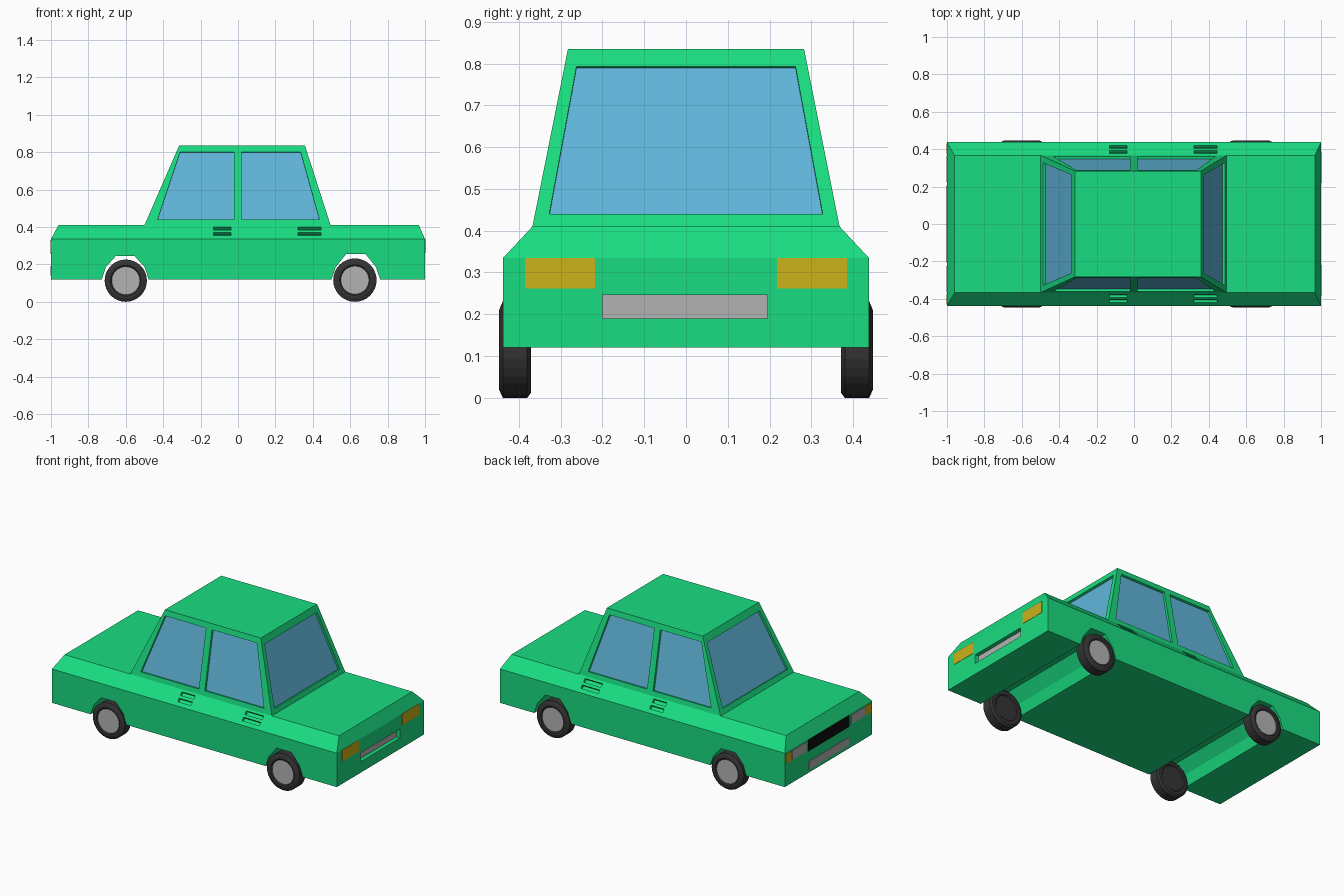
import bpy, bmesh, math
from mathutils import Vector

if "Cube" in bpy.data.objects:
    bpy.data.objects.remove(bpy.data.objects["Cube"])


def mat(name, c):
    m = bpy.data.materials.new(name)
    m.diffuse_color = (*c, 1)
    m.use_nodes = True
    m.node_tree.nodes["Principled BSDF"].inputs["Base Color"].default_value = m.diffuse_color
    return m


GREEN = mat("green_paint", (0.01, 0.72, 0.22))
GLASS = mat("blue_glass", (0.12, 0.47, 0.71))
AMBER = mat("amber", (0.6, 0.45, 0.01))
RUBBER = mat("rubber", (0.035, 0.035, 0.035))
BLACK = mat("black_grille", (0.004, 0.004, 0.004))
SILVER = mat("silver", (0.45, 0.45, 0.45))


def finish(name, bm, material):
    bmesh.ops.remove_doubles(bm, verts=bm.verts, dist=1e-5)
    bmesh.ops.recalc_face_normals(bm, faces=bm.faces)
    me = bpy.data.meshes.new(name)
    bm.to_mesh(me)
    bm.free()
    ob = bpy.data.objects.new(name, me)
    bpy.context.collection.objects.link(ob)
    me.materials.append(material)
    return ob


def loft(bm, rings):
    """Skin a stack of equal-length point loops and cap both ends."""
    vs = [[bm.verts.new(p) for p in r] for r in rings]
    n = len(vs[0])
    for a, b in zip(vs, vs[1:]):
        for i in range(n):
            j = (i + 1) % n
            bm.faces.new((a[i], a[j], b[j], b[i]))
    bm.faces.new(vs[0][::-1])
    bm.faces.new(vs[-1])


def slab(bm, quad, hi, lo):
    """Solid following a quad, between two offsets along its outward normal."""
    q = [Vector(p) for p in quad]
    n = (q[1] - q[0]).cross(q[3] - q[0]).normalized()
    c = sum(q, Vector()) / 4 - Vector((0, 0, 0.2))
    if n.dot(c) < 0:
        n = -n
    loft(bm, [[p + n * lo for p in q], [p + n * hi for p in q]])


def slab_object(name, quad, hi, lo, material):
    bm = bmesh.new()
    slab(bm, quad, hi, lo)
    return finish(name, bm, material)


def rect(x0, x1, y, z):
    return [(x0, -y, z), (x1, -y, z), (x1, y, z), (x0, y, z)]


def end_quad(x, y0, y1, z0, z1):
    return [(x, y0, z0), (x, y1, z0), (x, y1, z1), (x, y0, z1)]


# Body shell with shoulders and cabin
bm = bmesh.new()
loft(bm, [rect(-1, 1, .4375, .12), rect(-1, 1, .4375, .335),
          rect(-.96, .967, .3675, .41), rect(-.5, .495, .3675, .41),
          rect(-.315, .358, .2825, .835)])
body = finish("body", bm, GREEN)

# Window outlines lying on the cabin walls
t = lambda z: (z - .41) / .425
side_y = lambda z: .3675 - .085 * t(z)
front_x = lambda z: -.5 + .185 * t(z)
rear_x = lambda z: .495 - .137 * t(z)
zb, zt = .44, .80
windows = {}
for s, label in ((-1, "right"), (1, "left")):
    for part, (a, b, c, d) in (("front", (-.43, -.022, -.022, -.31)),
                               ("rear", (.02, .435, .335, .02))):
        yb, yt = s * side_y(zb), s * side_y(zt)
        windows[f"{part}_{label}_window"] = [(a, yb, zb), (b, yb, zb), (c, yt, zt), (d, yt, zt)]
for fx, label in ((front_x, "windshield"), (rear_x, "rear_window")):
    windows[label] = [(fx(zb), -.327, zb), (fx(zb), .327, zb),
                      (fx(.793), .262, .793), (fx(.793), -.262, .793)]

cut = bmesh.new()
for name, q in windows.items():
    slab(cut, q, .02, -.018)
    slab_object(name, q, -.014, -.024, GLASS)

# Door handle slots on the sloped shoulders
slope_y = lambda z: .4375 - .07 * (z - .335) / .075
for s in (-1, 1):
    for x0, x1 in ((-.13, -.037), (.322, .445)):
        for z0, z1 in ((.354, .370), (.383, .400)):
            y0, y1 = s * slope_y(z0), s * slope_y(z1)
            slab(cut, [(x0, y0, z0), (x1, y0, z0), (x1, y1, z1), (x0, y1, z1)], .01, -.018)

# Wheel arch channels running across the body
for cx, w, h in ((-.603, .125, .245), (.63, .13, .255)):
    arch = [(-w, .05), (-w, .12), (-w * .83, .185), (-w * .4, h),
            (w * .4, h), (w * .83, .185), (w, .12), (w, .05)]
    loft(cut, [[(cx + x, y, z) for x, z in arch] for y in (-.6, .6)])

# Rear plate recess
slab(cut, end_quad(1, -.2, .195, .19, .246), .02, -.035)

cutter = finish("body_cutter", cut, GREEN)
cutter.hide_render = True
cutter.hide_viewport = True
mod = body.modifiers.new("openings", "BOOLEAN")
mod.object = cutter
mod.operation = "DIFFERENCE"
mod.solver = "EXACT"

# Lamps, grille and plates
slab_object("rear_plate", end_quad(1, -.2, .195, .19, .246), -.025, -.04, SILVER)
slab_object("front_plate", end_quad(-1, -.2, .2, .14, .192), .003, -.01, SILVER)
slab_object("grille", end_quad(-1, -.205, .205, .258, .33), .003, -.01, BLACK)
for s, label in ((-1, "right"), (1, "left")):
    slab_object(f"{label}_tail_lamp", end_quad(1, s * .218, s * .385, .262, .335), .002, -.01, AMBER)
    slab_object(f"{label}_headlamp", end_quad(-1, s * .225, s * .365, .265, .325), .003, -.01, SILVER)
    slab_object(f"{label}_indicator", end_quad(-1, s * .375, s * .43, .265, .325), .003, -.01, AMBER)


def lathe(name, profile, cx, cz, side, material, seg=32):
    """Revolve a (radius, distance) profile around the axle."""
    bm = bmesh.new()
    loft(bm, [[(cx + r * math.cos(2 * math.pi * i / seg), side * y,
                cz + r * math.sin(2 * math.pi * i / seg)) for i in range(seg)]
              for r, y in profile])
    return finish(name, bm, material)


# Wheels
for cx, r, end in ((-.6, .113, "front"), (.625, .116, "rear")):
    for s, label in ((-1, "right"), (1, "left")):
        lathe(f"{end}_{label}_tyre",
              [(.07, .436), (.076, .442), (.082, .447), (.094, .447), (r, .438), (r, .380),
               (r - .012, .371), (.082, .371), (.076, .376)], cx, r, s, RUBBER)
        lathe(f"{end}_{label}_hub", [(.075, .43), (.075, .442)], cx, r, s, SILVER)
